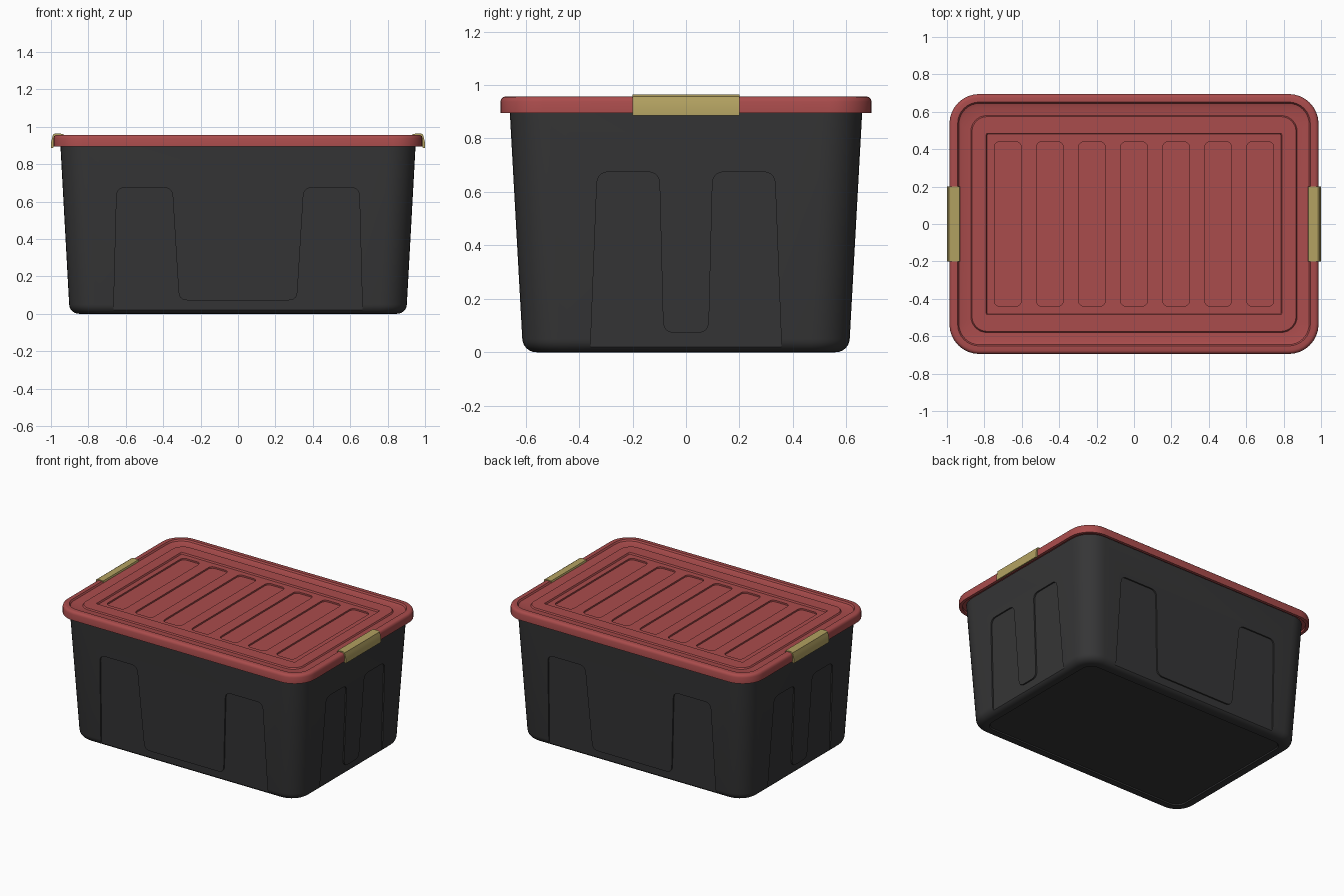
import bpy, bmesh, math
from mathutils import Vector

if "Cube" in bpy.data.objects:
    bpy.data.objects.remove(bpy.data.objects["Cube"])


def material(name, rgb):
    m = bpy.data.materials.new(name)
    m.diffuse_color = (*rgb, 1)
    m.use_nodes = True
    m.node_tree.nodes["Principled BSDF"].inputs["Base Color"].default_value = m.diffuse_color
    return m


CHARCOAL = material("charcoal plastic", (0.036, 0.036, 0.037))
RED = material("red plastic", (0.40, 0.072, 0.072))
OLIVE = material("olive latch", (0.45, 0.36, 0.12))


def finish(bm, name, mat):
    bmesh.ops.recalc_face_normals(bm, faces=bm.faces)
    me = bpy.data.meshes.new(name)
    bm.to_mesh(me)
    bm.free()
    ob = bpy.data.objects.new(name, me)
    bpy.context.collection.objects.link(ob)
    me.materials.append(mat)
    return ob


def rounded_rect(hx, hy, r, seg=8):
    pts = []
    for k, (sx, sy) in enumerate([(1, 1), (-1, 1), (-1, -1), (1, -1)]):
        for i in range(seg + 1):
            a = math.pi / 2 * (k + i / seg)
            pts.append((sx * (hx - r) + r * math.cos(a), sy * (hy - r) + r * math.sin(a)))
    return pts


def ring_shell(name, levels, mat):
    """Closed solid lofted through rounded rectangles (half x, half y, radius, z)."""
    bm = bmesh.new()
    rings = [[bm.verts.new((x, y, z)) for x, y in rounded_rect(hx, hy, r)]
             for hx, hy, r, z in levels]
    for a, b in zip(rings, rings[1:]):
        n = len(a)
        for i in range(n):
            j = (i + 1) % n
            bm.faces.new((a[i], a[j], b[j], b[i]))
    bm.faces.new(rings[0])
    bm.faces.new(rings[-1])
    return finish(bm, name, mat)


def round_corners(pts, r, seg=5):
    """Replace every corner of a polygon by a small curve."""
    out = []
    for i, p in enumerate(pts):
        p, a, b = Vector(p), Vector(pts[i - 1]), Vector(pts[(i + 1) % len(pts)])
        s, e = p + (a - p).normalized() * r, p + (b - p).normalized() * r
        for k in range(seg + 1):
            t = k / seg
            out.append(s * (1 - t) ** 2 + p * 2 * t * (1 - t) + e * t * t)
    return out


def prism(name, near, far, mat):
    bm = bmesh.new()
    a = [bm.verts.new(p) for p in near]
    b = [bm.verts.new(p) for p in far]
    for i in range(len(a)):
        j = (i + 1) % len(a)
        bm.faces.new((a[i], a[j], b[j], b[i]))
    bm.faces.new(a)
    bm.faces.new(b)
    return finish(bm, name, mat)


def carve(target, cutter):
    m = target.modifiers.new("recess", 'BOOLEAN')
    m.operation, m.solver, m.object = 'DIFFERENCE', 'EXACT', cutter
    bpy.context.view_layer.objects.active = target
    bpy.ops.object.modifier_apply(modifier=m.name)
    bpy.data.objects.remove(cutter)


def smooth(ob, angle=35):
    bpy.ops.object.select_all(action='DESELECT')
    ob.select_set(True)
    bpy.context.view_layer.objects.active = ob
    bpy.ops.object.shade_smooth_by_angle(angle=math.radians(angle))


# Tapered hollow tub with rounded foot and a shallow recess underneath
HX, HY, SLOPE = 0.90, 0.61, 0.055
levels = [(HX - 0.085, HY - 0.085, 0.07, 0.008), (HX - 0.08, HY - 0.08, 0.07, 0.0)]
for i in range(7):
    a = math.pi / 2 * i / 6
    d = 0.05 * (1 - math.sin(a)) - SLOPE * 0.05 * i / 6
    levels.append((HX - d, HY - d, 0.14 - d * 0.8, 0.05 * (1 - math.cos(a))))
levels += [(HX + SLOPE * 0.905, HY + SLOPE * 0.905, 0.15, 0.905),
           (HX + 0.015, HY + 0.015, 0.12, 0.905),
           (HX - 0.035, HY - 0.035, 0.10, 0.035)]
tub = ring_shell("tub", levels, CHARCOAL)

# U-shaped recesses on all four walls: outer foot, outer top, inner top, inner foot
U_LONG = (0.668, 0.648, 0.352, 0.315)
U_SHORT = (0.362, 0.332, 0.100, 0.085)
DEPTH = 0.010
for dist, u, along_x in ((HY, U_LONG, True), (HX, U_SHORT, False)):
    half = [(u[0], -0.1), (u[1], 0.675), (u[2], 0.675), (u[3], 0.072)]
    outline = round_corners(half + [(-x, z) for x, z in reversed(half)], 0.045)
    for s in (-1, 1):
        layers = []
        for off in (-DEPTH, 0.06):
            layers.append([(t, s * (dist + SLOPE * z + off), z) if along_x
                           else (s * (dist + SLOPE * z + off), t, z) for t, z in outline])
        carve(tub, prism("cutter", *layers, CHARCOAL))
smooth(tub)

# Lid: skirt, rounded rim, gutter, raised border and sunken centre
LX, LY = 0.987, 0.695
lid = ring_shell("lid", [
    (0.93, 0.64, 0.13, 0.910),
    (LX - 0.02, LY - 0.02, 0.145, 0.910),
    (LX - 0.02, LY - 0.02, 0.145, 0.895),
    (LX, LY, 0.160, 0.895),
    (LX, LY, 0.160, 0.938),
    (LX - 0.004, LY - 0.004, 0.156, 0.949),
    (LX - 0.011, LY - 0.011, 0.149, 0.955),
    (LX - 0.020, LY - 0.020, 0.140, 0.957),
    (0.943, 0.652, 0.115, 0.957),
    (0.936, 0.645, 0.110, 0.946),
    (0.920, 0.629, 0.100, 0.940),
    (0.872, 0.580, 0.085, 0.938),
    (0.866, 0.574, 0.080, 0.947),
    (0.790, 0.485, 0.006, 0.947),
    (0.785, 0.480, 0.005, 0.936)], RED)

# Seven long slots across the lid
for i in range(-3, 4):
    pts = [(x + i * 0.225, y) for x, y in rounded_rect(0.072, 0.44, 0.03, 5)]
    carve(lid, prism("cutter", [(x, y, 0.925) for x, y in pts],
                     [(x, y, 1.0) for x, y in pts], RED))
smooth(lid)

# Clip latches wrapped over both ends of the lid
CLIP = [(0.930, 0.950), (0.934, 0.962), (0.978, 0.964), (0.989, 0.958), (0.994, 0.940),
        (1.000, 0.915), (1.000, 0.886), (0.989, 0.886), (0.983, 0.900), (0.980, 0.945)]
for side, s in (("left", -1), ("right", 1)):
    latch = prism(side + "_latch", [(s * x, -0.2, z) for x, z in CLIP],
                  [(s * x, 0.2, z) for x, z in CLIP], OLIVE)
    smooth(latch, 30)
